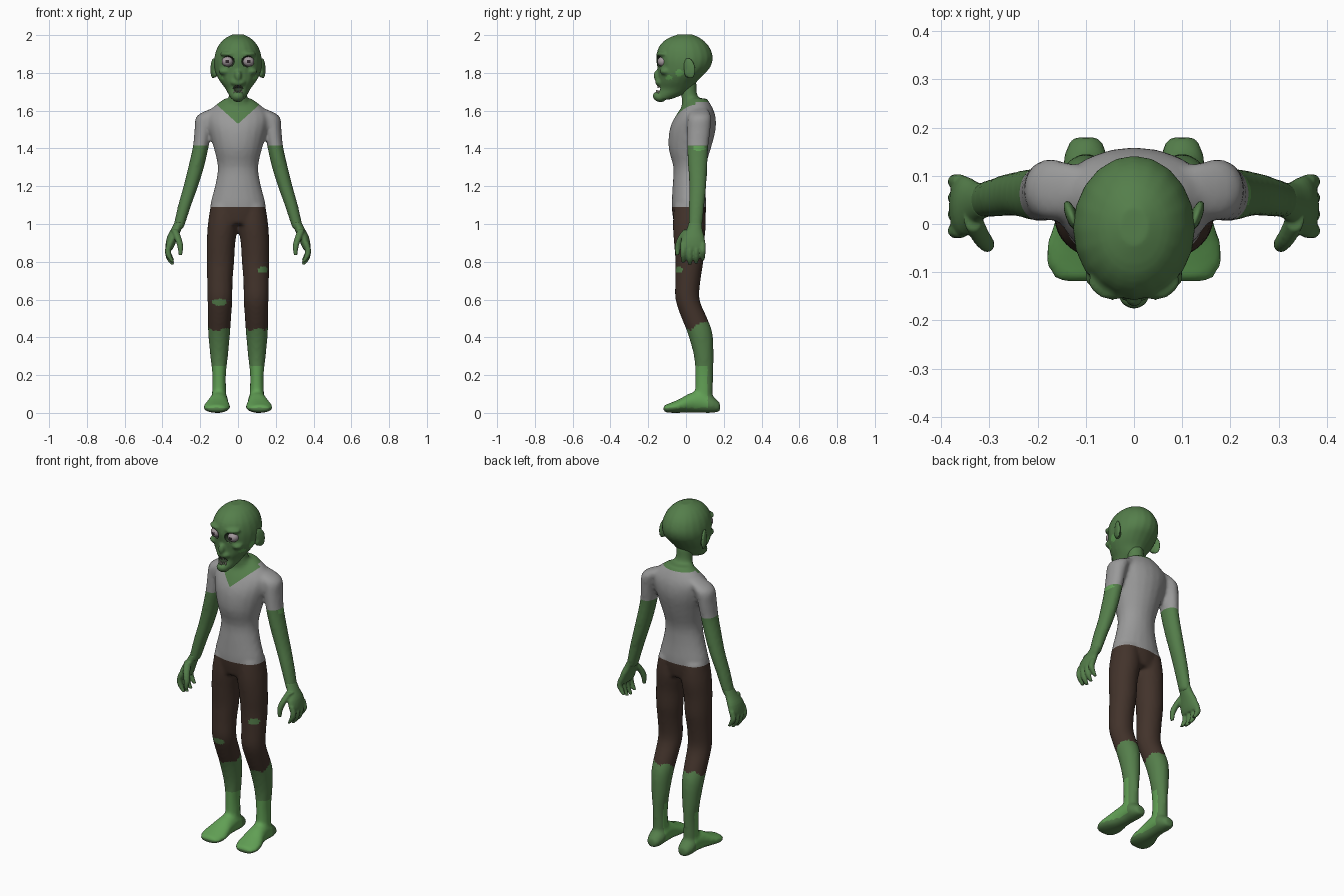
import bpy, bmesh, math
from mathutils import Vector, Matrix

if "Cube" in bpy.data.objects:
    bpy.data.objects.remove(bpy.data.objects["Cube"])


def material(name, rgb):
    m = bpy.data.materials.new(name)
    m.use_nodes = True
    m.diffuse_color = (*rgb, 1)
    bsdf = m.node_tree.nodes["Principled BSDF"]
    bsdf.inputs["Base Color"].default_value = (*rgb, 1)
    bsdf.inputs["Roughness"].default_value = 0.9
    return m


SKIN = material("green skin", (.09, .21, .07))
PALE = material("bright green skin", (.12, .35, .09))
SHIRT = material("grey cloth", (.32, .32, .32))
TROUSERS = material("brown cloth", (.055, .033, .024))
DARK = material("dark hollow", (.03, .05, .025))
EYE = material("eye grey", (.36, .31, .33))
PUPIL = material("pupil", (.03, .02, .025))
TOOTH = material("tooth", (.42, .42, .33))


def spline(pts, i, t):
    """Catmull-Rom point between rings i and i + 1."""
    p = [pts[min(max(k, 0), len(pts) - 1)] for k in range(i - 1, i + 3)]
    return [.5 * (2 * b + (c - a) * t + (2 * a - 5 * b + 4 * c - d) * t * t
                  + (3 * b - a - 3 * c + d) * t ** 3) for a, b, c, d in zip(*p)]


def loft(bm, rings, side=1, along="z", n=20):
    """Closed tube through elliptical rings (x, y, z, r1, r2)."""
    steps = [spline(rings, i, t / 3) for i in range(len(rings) - 1) for t in range(3)]
    loops = []
    for x, y, z, a, b in steps + [rings[-1]]:
        loop = []
        for k in range(n):
            u, v = a * math.cos(math.tau * k / n), b * math.sin(math.tau * k / n)
            off = (u, v, 0) if along == "z" else (u, 0, v)
            loop.append(bm.verts.new((side * (x + off[0]), y + off[1], z + off[2])))
        loops.append(loop)
    faces = [bm.faces.new(loops[0]), bm.faces.new(loops[-1][::-1])]
    for p, q in zip(loops, loops[1:]):
        for k in range(n):
            j = (k + 1) % n
            faces.append(bm.faces.new((p[j], p[k], q[k], q[j])))
    bmesh.ops.recalc_face_normals(bm, faces=faces)


def ball(bm, loc, size, rot=(0, 0, 0)):
    mat = Matrix.LocRotScale(Vector(loc), Matrix.Rotation(rot[2], 3, 'Z') @
                             Matrix.Rotation(rot[0], 3, 'X'), Vector(size))
    bmesh.ops.create_uvsphere(bm, u_segments=20, v_segments=12, radius=1, matrix=mat)


def make(name, bm, mats):
    me = bpy.data.meshes.new(name)
    bm.to_mesh(me)
    bm.free()
    for m in mats:
        me.materials.append(m)
    for p in me.polygons:
        p.use_smooth = True
    ob = bpy.data.objects.new(name, me)
    bpy.context.collection.objects.link(ob)
    return ob


def fuse(ob, voxel, smooth, cutter=None):
    """Blend overlapping volumes into one skin, then carve hollows."""
    mod = ob.modifiers.new("blend", 'REMESH')
    mod.mode, mod.voxel_size, mod.use_smooth_shade = 'VOXEL', voxel, True
    mod = ob.modifiers.new("soften", 'SMOOTH')
    mod.factor, mod.iterations = .5, smooth
    if cutter:
        mod = ob.modifiers.new("carve", 'BOOLEAN')
        mod.operation, mod.object, mod.solver = 'DIFFERENCE', cutter, 'EXACT'
    bpy.context.view_layer.update()
    me = bpy.data.meshes.new_from_object(ob.evaluated_get(bpy.context.evaluated_depsgraph_get()))
    ob.modifiers.clear()
    ob.data = me


def paint(ob, mats, rule, cuts=()):
    """Slice along the cut planes, then colour each face by the rule."""
    bm = bmesh.new()
    bm.from_mesh(ob.data)
    for co, no in cuts:
        bmesh.ops.bisect_plane(bm, geom=bm.verts[:] + bm.edges[:] + bm.faces[:],
                               plane_co=co, plane_no=no, dist=1e-5)
    for f in bm.faces:
        f.material_index = mats.index(rule(f.calc_center_median()))
        f.smooth = True
    ob.data.materials.clear()
    for m in mats:
        ob.data.materials.append(m)
    bm.to_mesh(ob.data)
    bm.free()


def inside(p, c, r):
    return sum(((a - b) / s) ** 2 for a, b, s in zip(p, c, r)) < 1


# Body: torso, neck, arms, legs and feet blended together
bm = bmesh.new()
loft(bm, [(0, .016, 1.0, .12, .08), (0, .016, 1.09, .148, .092), (0, .015, 1.2, .122, .086),
          (0, .018, 1.3, .107, .085), (0, .02, 1.4, .128, .112), (0, .035, 1.5, .155, .122),
          (0, .05, 1.57, .165, .106), (0, .058, 1.62, .13, .08), (0, .06, 1.665, .07, .05)])
loft(bm, [(0, .05, 1.55, .07, .07), (0, .038, 1.62, .068, .06), (0, .018, 1.68, .047, .042),
          (0, .01, 1.76, .048, .045)])
for s in (1, -1):
    loft(bm, [(.1, .07, 1.61, .045, .045), (.165, .072, 1.57, .055, .062),
              (.185, .068, 1.5, .045, .062), (.197, .062, 1.41, .042, .057),
              (.222, .062, 1.3, .042, .051), (.25, .062, 1.2, .039, .046),
              (.282, .056, 1.1, .035, .042), (.31, .05, 1.0, .03, .038),
              (.32, .046, .97, .028, .038)], s)
    loft(bm, [(.075, .018, 1.1, .07, .08), (.08, .018, 1.0, .08, .088),
              (.09, .016, .9, .076, .08), (.093, .018, .8, .073, .074),
              (.096, .01, .7, .068, .067), (.096, .008, .6, .066, .064),
              (.098, .045, .5, .062, .068), (.1, .075, .42, .058, .066),
              (.1, .094, .3, .047, .052), (.1, .096, .2, .036, .048),
              (.1, .095, .1, .038, .047), (.1, .095, .04, .038, .045)], s)
    loft(bm, [(.1, .18, .03, .03, .024), (.1, .14, .044, .046, .044),
              (.1, .08, .058, .048, .058), (.105, .02, .052, .054, .052),
              (.11, -.03, .038, .068, .038), (.114, -.08, .027, .07, .027),
              (.114, -.12, .022, .045, .018)], s, "y")
body = make("body", bm, [SKIN])
fuse(body, .011, 5)


def body_colour(p):
    x, y, z = p
    wide = abs(x)
    if wide > .19 and z < 1.415 or wide > .145 and 1.2 < z < 1.415:
        return PALE if inside(p, (.22, .07, 1.4), (.05, .035, .014)) else SKIN
    if z > 1.645 or (y < .05 and z > 1.53 + .9 * wide):
        return SKIN
    if z > 1.09:
        return SHIRT
    if z > .45 + .35 * (y - .03) + .01 * math.sin(70 * x + 40 * y):
        tears = inside(p, (-.1, -.05, .585), (.04, .04, .018)) or \
            inside(p, (.135, -.05, .757), (.032, .045, .017))
        return SKIN if tears else TROUSERS
    return PALE if .025 < z < .25 - .4 * max(0, y - .1) and y < .115 else SKIN


paint(body, [SKIN, PALE, SHIRT, TROUSERS], body_colour,
      [((0, 0, 1.09), (0, 0, 1)), ((0, 0, 1.415), (0, 0, 1)), ((0, 0, 1.645), (0, 0, 1)),
       ((0, 0, 1.53), (.9, 0, -1)), ((0, 0, 1.53), (-.9, 0, -1))])

# Hands: palm, four curled fingers and a thumb
for s, label in ((1, "left"), (-1, "right")):
    bm = bmesh.new()
    loft(bm, [(.308, .05, 1.01, .027, .036), (.328, .045, .97, .028, .042),
              (.347, .038, .93, .029, .06), (.36, .036, .885, .024, .066),
              (.364, .036, .865, .017, .06)], s)
    for i, drop in enumerate((.012, 0, .005, .022)):
        y = -.014 + .034 * i
        loft(bm, [(.36, y, .9, .016, .016), (.371, y, .86, .016, .016),
                  (.364, y, .815 + drop, .015, .015), (.345, y, .785 + drop, .009, .01)], s, n=10)
    loft(bm, [(.335, .01, .97, .02, .025), (.318, -.025, .925, .019, .021),
              (.305, -.042, .88, .016, .017), (.305, -.046, .835, .009, .01)], s, n=10)
    hand = make(label + "_hand", bm, [SKIN])
    fuse(hand, .0055, 2)
    paint(hand, [SKIN], lambda p: SKIN)

# Head: skull with brow, cheeks, nose and jutting jaw
bm = bmesh.new()
loft(bm, [(0, -.005, 2.003, .03, .04), (0, -.01, 1.978, .075, .095), (0, -.01, 1.935, .109, .135),
          (0, -.008, 1.88, .125, .15), (0, -.012, 1.83, .125, .14), (0, -.027, 1.79, .115, .12),
          (0, -.045, 1.75, .092, .1), (0, -.055, 1.715, .066, .088),
          (0, -.085, 1.685, .05, .07), (0, -.12, 1.66, .034, .038)])
ball(bm, (0, -.142, 1.672), (.034, .036, .026), (-.4, 0, 0))
ball(bm, (0, -.152, 1.785), (.018, .02, .03))
ball(bm, (0, -.135, 1.75), (.04, .028, .022))
for s in (1, -1):
    ball(bm, (s * .055, -.128, 1.9), (.043, .028, .014), (0, 0, s * .4))
    ball(bm, (s * .07, -.108, 1.808), (.032, .03, .02))
head = make("head", bm, [SKIN])
sockets = [(s * .056, -.148, 1.86) for s in (1, -1)]
mouth = (0, -.175, 1.716)
bm = bmesh.new()
for c in sockets:
    ball(bm, c, (.037, .034, .03))
ball(bm, mouth, (.034, .06, .02))
cutter = make("hollow_cutter", bm, [])
cutter.hide_render = True
fuse(head, .0075, 3, cutter)
bpy.data.objects.remove(cutter)


def head_colour(p):
    if inside(p, mouth, (.035, .062, .021)) or \
            any(inside(p, c, (.0385, .036, .0315)) for c in sockets):
        return DARK
    cheek = (abs(p.x), p.y, p.z)
    blotch = inside(cheek, (.11, -.035, 1.8), (.03, .022, .02)) or \
        inside(cheek, (.085, -.09, 1.775), (.03, .02, .012))
    return PALE if blotch else SKIN


paint(head, [SKIN, PALE, DARK], head_colour)

# Eyes and ears
for s, label in ((1, "left"), (-1, "right")):
    bm = bmesh.new()
    ball(bm, (s * .056, -.122, 1.86), (.03, .03, .027))
    eye = make(label + "_eye", bm, [])
    iris = Vector((s * .056, -.153, 1.86))
    paint(eye, [EYE, PUPIL], lambda p: PUPIL if (p - iris).length < .009 else EYE)
    bm = bmesh.new()
    ball(bm, (s * .13, .018, 1.825), (.012, .032, .056), (.2, 0, -s * .35))
    ball(bm, (s * .122, .01, 1.805), (.016, .02, .03))
    ear = make(label + "_ear", bm, [SKIN])
    fuse(ear, .005, 2)
    paint(ear, [SKIN], lambda p: SKIN)

# Teeth: an upper and a lower row of small pegs
bm = bmesh.new()
for i in range(-2, 3):
    for z, tip, jut in ((1.73, -1, 0), (1.7, 1, .008)):
        at = Matrix.Translation((i * .01, -.148 - jut + .006 * abs(i), z))
        bmesh.ops.create_cone(bm, cap_ends=True, segments=6, radius1=.006, radius2=.002,
                              depth=.018, matrix=at @ Matrix.Scale(tip, 4, (0, 0, 1)))
bmesh.ops.recalc_face_normals(bm, faces=bm.faces)
make("teeth", bm, [TOOTH])
